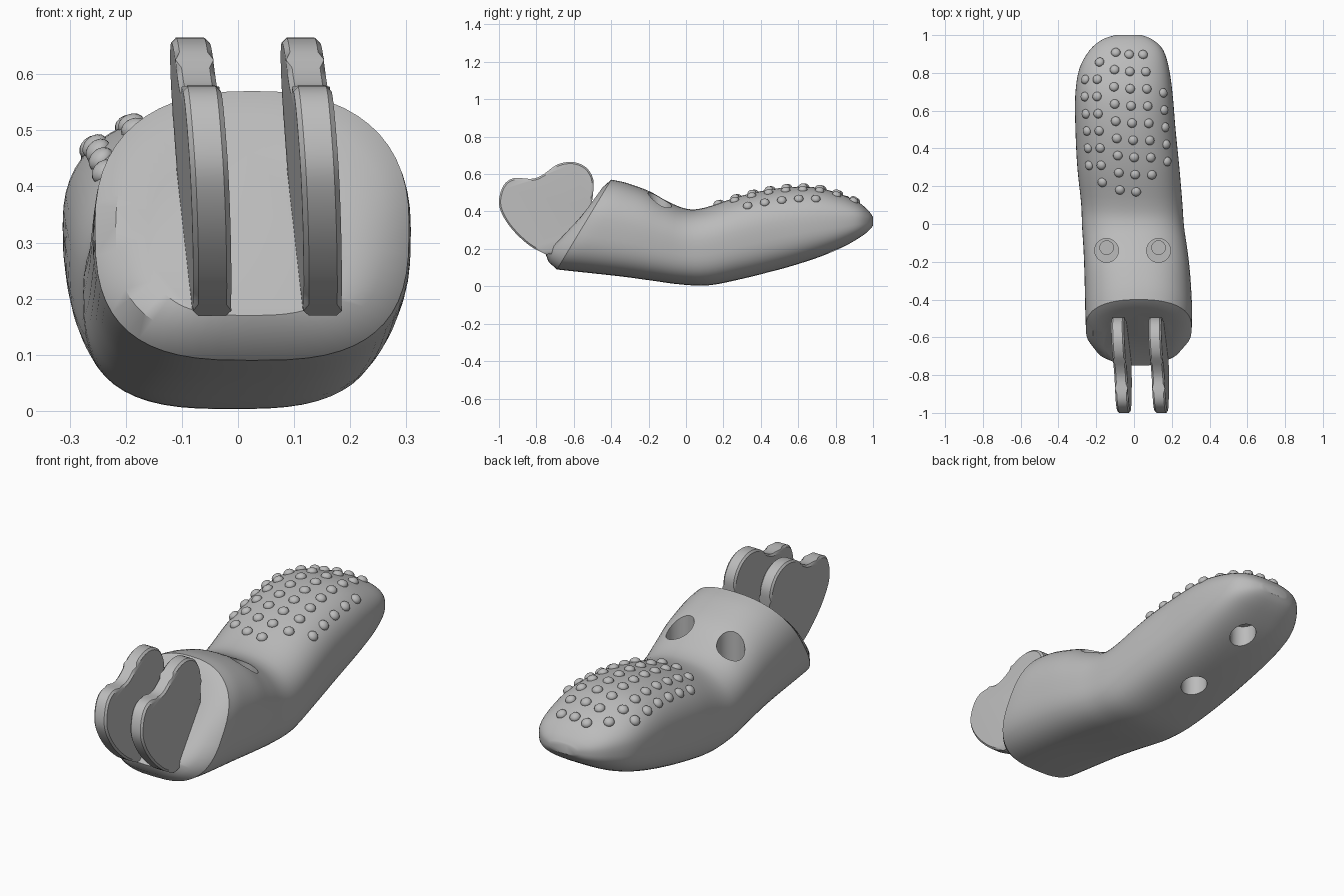
import bpy, bmesh, math
from mathutils import Vector

if "Cube" in bpy.data.objects:
    bpy.data.objects.remove(bpy.data.objects["Cube"], do_unlink=True)

grey = bpy.data.materials.new("plain_grey")
grey.use_nodes = True
grey.diffuse_color = (0.5, 0.5, 0.5, 1)
grey.node_tree.nodes["Principled BSDF"].inputs["Base Color"].default_value = grey.diffuse_color


def make_object(name, bm, smooth_angle=35):
    bmesh.ops.recalc_face_normals(bm, faces=bm.faces)
    mesh = bpy.data.meshes.new(name)
    bm.to_mesh(mesh)
    bm.free()
    obj = bpy.data.objects.new(name, mesh)
    bpy.context.collection.objects.link(obj)
    mesh.materials.append(grey)
    shade(obj, smooth_angle)
    return obj


def shade(obj, angle):
    bpy.ops.object.select_all(action='DESELECT')
    obj.select_set(True)
    bpy.context.view_layer.objects.active = obj
    bpy.ops.object.shade_smooth_by_angle(angle=math.radians(angle))


def spline(points, steps):
    """Smooth curve through points of any dimension."""
    pts = [Vector(p) for p in points]
    out = []
    for i in range(len(pts) - 1):
        a, b, c, d = pts[max(i - 1, 0)], pts[i], pts[i + 1], pts[min(i + 2, len(pts) - 1)]
        for s in range(steps):
            t = s / steps
            out.append(b + (c - a) * (t / 2) + (a * 2 - b * 5 + c * 4 - d) * (t * t / 2)
                       + (b * 3 - a - c * 3 + d) * (t ** 3 / 2))
    return out + [pts[-1]]


def section(bm, station, count=56):
    """Rounded cross-section: bottom y, z, top y, z, centre x, half width."""
    yb, zb, yt, zt, cx, hw = station
    ring = []
    for i in range(count):
        a = math.tau * i / count
        ca, sa = math.cos(a), math.sin(a)
        power = 2 / (2.4 if sa > 0 else 2.9)
        x = cx + hw * math.copysign(abs(ca) ** power, ca)
        t = 0.5 + 0.5 * math.copysign(abs(sa) ** power, sa)
        ring.append(bm.verts.new((x, yb + (yt - yb) * t, zb + (zt - zb) * t)))
    return ring


# Body: slanted front face, waist, and rounded rear pad
face_rings = [
    (-.75, .17, -.48, .46, .02, .18),
    (-.735, .13, -.445, .53, .022, .24),
]
stations = [
    (-.69, .09, -.40, .57, .025, .28),
    (-.6, .08, -.32, .553, .025, .283),
    (-.35, .053, -.2, .51, .018, .28),
    (-.18, .03, -.1, .455, .008, .275),
    (-.03, .01, 0, .415, -.005, .27),
    (.12, .005, .1, .42, -.012, .268),
    (.3, .04, .3, .485, -.03, .27),
    (.5, .09, .5, .525, -.045, .265),
    (.68, .145, .68, .53, -.053, .258),
    (.82, .2, .82, .495, -.052, .238),
    (.92, .255, .92, .45, -.04, .195),
    (.975, .295, .975, .405, -.035, .135),
    (1, .325, 1, .37, -.03, .07),
]
bm = bmesh.new()
rings = [section(bm, s) for s in face_rings + spline(stations, 4)]
for r, q in zip(rings, rings[1:]):
    for i in range(len(r)):
        j = (i + 1) % len(r)
        bm.faces.new((r[i], r[j], q[j], q[i]))
bm.faces.new(rings[0])
bm.faces.new(rings[-1])
body = make_object("body", bm)

# Raised grip dots on the pad: position across the width, first y, count
dots = [(-.8, .31, 6), (-.55, .22, 8), (-.2, .18, 9), (.13, .17, 9), (.47, .26, 8), (.8, .33, 5)]
bm = bmesh.new()
for across, start, count in dots:
    for k in range(count):
        y = start + k * .091
        width = .26 if y < .7 else .26 - 1.1 * (y - .7) ** 2
        x = -.012 - .06 * min(y, .7) + across * width
        hit, spot, normal, _ = body.ray_cast((x, y, 2), (0, 0, -1))
        if hit:
            turn = normal.to_track_quat('Z', 'Y').to_matrix().to_4x4()
            turn.translation = spot
            new = bmesh.ops.create_uvsphere(bm, u_segments=14, v_segments=8, radius=.025)
            for v in new["verts"]:
                v.co.z *= .75
            bmesh.ops.transform(bm, matrix=turn, verts=new["verts"])
make_object("grip_dots", bm, 60)


# Holes: two angled bores on top, two bores underneath
def bore(x, y, z_low, z_high, radius, lean=0):
    bm = bmesh.new()
    bmesh.ops.create_cone(bm, cap_ends=True, segments=32, radius1=radius, radius2=radius,
                          depth=z_high - z_low)
    for v in bm.verts:
        v.co += Vector((x, y + lean * v.co.z, (z_low + z_high) / 2))
    cutter = make_object("hole_cutter", bm)
    cutter.hide_render = True
    cut = body.modifiers.new("hole", 'BOOLEAN')
    cut.operation, cut.object, cut.solver = 'DIFFERENCE', cutter, 'EXACT'
    bpy.context.view_layer.objects.active = body
    bpy.ops.object.modifier_apply(modifier=cut.name)
    bpy.data.objects.remove(cutter, do_unlink=True)


for x in (-.145, .13):
    bore(x, -.14, .3, .7, .063)
    bore(x, -.125, .18, .35, .036)
for y, top in ((.43, .24), (.79, .27)):
    bore(-.01, y, -.1, top, .062)
bore(-.01, .79, .2, .34, .04)
shade(body, 35)

# Pair of heart-shaped hinge lugs, leaning slightly
outline = spline([(-.75, .17), (-.84, .22), (-.93, .305), (-.985, .39), (-1, .46), (-.975, .54),
                  (-.92, .578), (-.82, .575), (-.76, .6), (-.69, .65), (-.61, .665), (-.54, .64),
                  (-.5, .585), (-.495, .52), (-.51, .42), (-.56, .28), (-.66, .18)], 4)
for name, offset in (("right_lug", 0), ("left_lug", .197)):
    bm = bmesh.new()
    face = bm.faces.new([bm.verts.new((-.034, p.x, p.y)) for p in outline])
    new = bmesh.ops.extrude_face_region(bm, geom=[face])
    for v in new["geom"]:
        if isinstance(v, bmesh.types.BMVert):
            v.co.x += .068
    rim = [e for e in bm.edges if abs(e.verts[0].co.x - e.verts[1].co.x) < .01]
    bmesh.ops.bevel(bm, geom=rim, offset=.009, segments=1, affect='EDGES')
    for v in bm.verts:
        v.co.x += offset - .0725 - .05 * v.co.y - .066 * v.co.z
    make_object(name, bm, 30)
